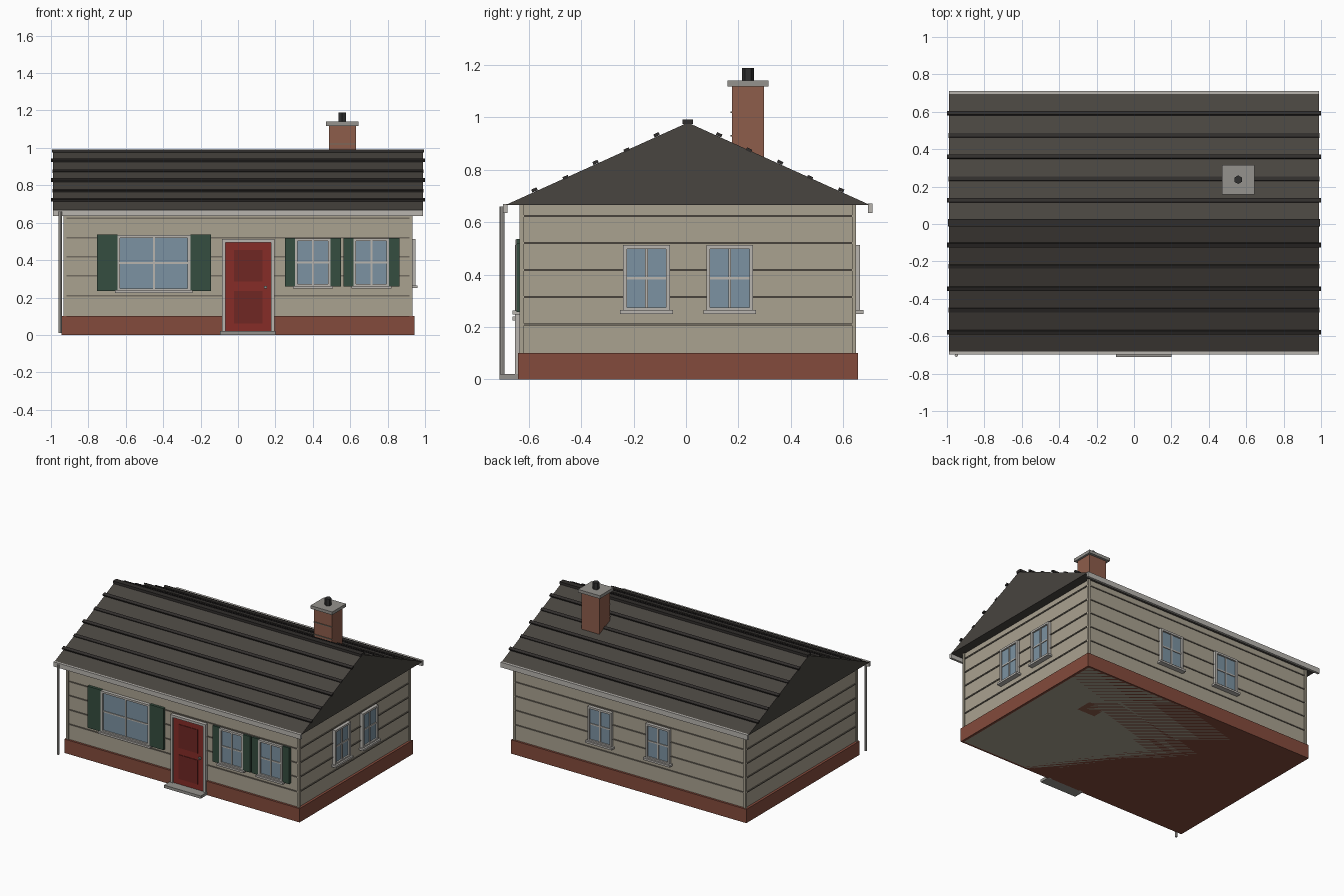
import bpy, bmesh
from math import atan2, hypot, cos, sin

if "Cube" in bpy.data.objects:
    bpy.data.objects.remove(bpy.data.objects["Cube"])


def mat(name, r, g, b):
    m = bpy.data.materials.new(name)
    m.diffuse_color = (r, g, b, 1)
    m.use_nodes = True
    m.node_tree.nodes["Principled BSDF"].inputs["Base Color"].default_value = m.diffuse_color
    return m


SIDING = mat("siding", 0.40, 0.36, 0.28)
GROOVE = mat("groove", 0.17, 0.15, 0.12)
BRICK = mat("brick", 0.23, 0.07, 0.045)
CHIM = mat("chimney_brick", 0.27, 0.11, 0.07)
ROOF = mat("roofing", 0.065, 0.058, 0.05)
RIB = mat("roof_rib", 0.03, 0.027, 0.025)
TRIM = mat("trim", 0.48, 0.46, 0.43)
GLASS = mat("glass", 0.20, 0.29, 0.36)
GREEN = mat("shutter_green", 0.035, 0.075, 0.05)
RED = mat("door_red", 0.24, 0.025, 0.02)
DKRED = mat("door_panel", 0.16, 0.02, 0.017)
STONE = mat("stone", 0.30, 0.29, 0.27)
DARK = mat("dark_metal", 0.03, 0.03, 0.03)

CY = 0.007                                   # house centre line in y
WX, WY0, WY1, WTOP = 0.925, -0.627, 0.641, 0.668


def finish(bm, name, m):
    bmesh.ops.recalc_face_normals(bm, faces=bm.faces)
    me = bpy.data.meshes.new(name)
    bm.to_mesh(me)
    bm.free()
    me.materials.append(m)
    o = bpy.data.objects.new(name, me)
    bpy.context.collection.objects.link(o)
    return o


def box(name, x0, x1, y0, y1, z0, z1, m):
    bm = bmesh.new()
    bmesh.ops.create_cube(bm, size=1)
    for v in bm.verts:
        v.co = ((x0 + x1) / 2 + v.co.x * (x1 - x0),
                (y0 + y1) / 2 + v.co.y * (y1 - y0),
                (z0 + z1) / 2 + v.co.z * (z1 - z0))
    return finish(bm, name, m)


def prism(name, profile, hx, m):
    """Extrude a (y, z) profile along x from -hx to hx."""
    bm = bmesh.new()
    f = bm.faces.new([bm.verts.new((-hx, y, z)) for y, z in profile])
    r = bmesh.ops.extrude_face_region(bm, geom=[f])
    vs = [g for g in r["geom"] if isinstance(g, bmesh.types.BMVert)]
    bmesh.ops.translate(bm, vec=(2 * hx, 0, 0), verts=vs)
    return finish(bm, name, m)


def cylinder(name, x, y, z0, z1, r, n, m):
    bm = bmesh.new()
    bmesh.ops.create_cone(bm, cap_ends=True, segments=n, radius1=r, radius2=r, depth=z1 - z0)
    bmesh.ops.translate(bm, vec=(x, y, (z0 + z1) / 2), verts=bm.verts)
    return finish(bm, name, m)


def wall_box(side, name, u0, u1, d0, d1, z0, z1, m):
    """Box on a wall: u along the wall, d outward from it."""
    if side == "front":
        box(name, u0, u1, WY0 - d1, WY0 - d0, z0, z1, m)
    elif side == "back":
        box(name, u0, u1, WY1 + d0, WY1 + d1, z0, z1, m)
    else:
        box(name, WX + d0, WX + d1, u0, u1, z0, z1, m)


def window(side, name, u0, u1, z0, z1, shutter=0):
    t, c, h = 0.014, (u0 + u1) / 2, (z0 + z1) / 2
    wall_box(side, name + "_glass", u0 + t, u1 - t, -0.005, 0.012, z0 + t, z1 - t, GLASS)
    for a, b in ((u0, u0 + t), (u1 - t, u1)):
        wall_box(side, name + "_jamb", a, b, -0.005, 0.024, z0, z1, TRIM)
    for a, b in ((z0, z0 + t), (z1 - t, z1)):
        wall_box(side, name + "_rail", u0 + t, u1 - t, -0.005, 0.024, a, b, TRIM)
    wall_box(side, name + "_mullion", c - 0.005, c + 0.005, 0, 0.018, z0 + t, z1 - t, TRIM)
    wall_box(side, name + "_crossbar", u0 + t, u1 - t, 0, 0.017, h - 0.005, h + 0.005, TRIM)
    wall_box(side, name + "_sill", u0 - 0.012, u1 + 0.012, 0, 0.036, z0 - 0.01, z0 + 0.004, TRIM)
    if shutter:
        for a, b in ((u0 - shutter, u0), (u1, u1 + shutter)):
            wall_box(side, name + "_shutter", a, b, 0, 0.02, z0, z1 + 0.003, GREEN)


# Body and brick base
box("walls", -WX, WX, WY0, WY1, 0, WTOP, SIDING)
box("brick_base", -0.943, 0.943, -0.642, 0.656, 0, 0.1, BRICK)
for z in (0.21, 0.315, 0.418, 0.52, 0.623):
    box("siding_groove", -WX - 0.006, WX + 0.006, WY0 - 0.006, WY1 + 0.006, z - 0.004, z + 0.004, GROOVE)
for sx in (-1, 1):
    for y in (WY0, WY1):
        x = sx * WX
        box("corner_board", x - 0.008, x + 0.008, y - 0.008, y + 0.008, 0.1, WTOP, SIDING)

# Roof, ribs and ridge cap
EZ, RZ, HALF = 0.665, 0.98, 0.697
prism("roof", [(CY - HALF, EZ), (CY + HALF, EZ), (CY, RZ)], 0.99, ROOF)
ang = atan2(RZ - EZ, HALF)
for s in (-1, 1):
    for i in range(1, 6):
        off = 0.1165 * i
        lift = 0.007 if i % 2 else 0.001      # alternate ribs sit lower
        cy = off + sin(ang) * lift
        cz = RZ - off * (RZ - EZ) / HALF + cos(ang) * lift
        pts = []
        for a, b in ((-0.011, -0.006), (0.011, -0.006), (0.011, 0.006), (-0.011, 0.006)):
            pts.append((CY + s * (cy + a * cos(ang) + b * sin(ang)), cz - a * sin(ang) + b * cos(ang)))
        prism("roof_rib", pts, 1.0 if i % 2 else 0.992, RIB)
box("ridge_cap", -0.995, 0.995, CY - 0.02, CY + 0.02, 0.974, 0.992, RIB)

# Gutters and downspout
box("front_gutter", -0.99, 0.99, -0.698, -0.682, 0.635, 0.669, TRIM)
box("back_gutter", -0.99, 0.99, 0.695, 0.712, 0.635, 0.672, TRIM)
cylinder("downspout", -0.95, -0.702, 0.01, 0.66, 0.009, 8, TRIM)

# Chimney
box("chimney", 0.487, 0.63, 0.175, 0.297, 0, 1.118, CHIM)
for z in (0.93, 1.02):
    box("chimney_course", 0.487, 0.63, 0.17, 0.18, z - 0.003, z + 0.003, GROOVE)
box("chimney_cap", 0.47, 0.645, 0.158, 0.315, 1.118, 1.14, STONE)
cylinder("flue", 0.557, 0.237, 1.14, 1.188, 0.023, 6, DARK)

# Windows
window("front", "large_window", -0.645, -0.255, 0.235, 0.533, 0.11)
window("front", "small_window_a", 0.305, 0.495, 0.258, 0.516, 0.055)
window("front", "small_window_b", 0.618, 0.808, 0.258, 0.516, 0.055)
window("right", "side_window_a", -0.24, -0.062, 0.26, 0.512)
window("right", "side_window_b", 0.078, 0.256, 0.26, 0.512)
window("back", "back_window_a", 0.135, 0.325, 0.26, 0.512)
window("back", "back_window_b", -0.33, -0.14, 0.26, 0.512)

# Front door
wall_box("front", "door", -0.067, 0.177, 0, 0.017, 0.015, 0.495, RED)
for a, b in ((-0.085, -0.067), (0.177, 0.195)):
    wall_box("front", "door_jamb", a, b, 0, 0.026, 0, 0.512, TRIM)
wall_box("front", "door_head", -0.067, 0.177, 0, 0.026, 0.495, 0.512, TRIM)
for a, b in ((0.06, 0.235), (0.285, 0.455)):
    wall_box("front", "door_panel", -0.022, 0.13, 0, 0.021, a, b, DKRED)
wall_box("front", "door_knob", 0.14, 0.154, 0, 0.032, 0.248, 0.262, STONE)
box("door_step", -0.095, 0.2, -0.712, -0.635, 0, 0.02, STONE)
